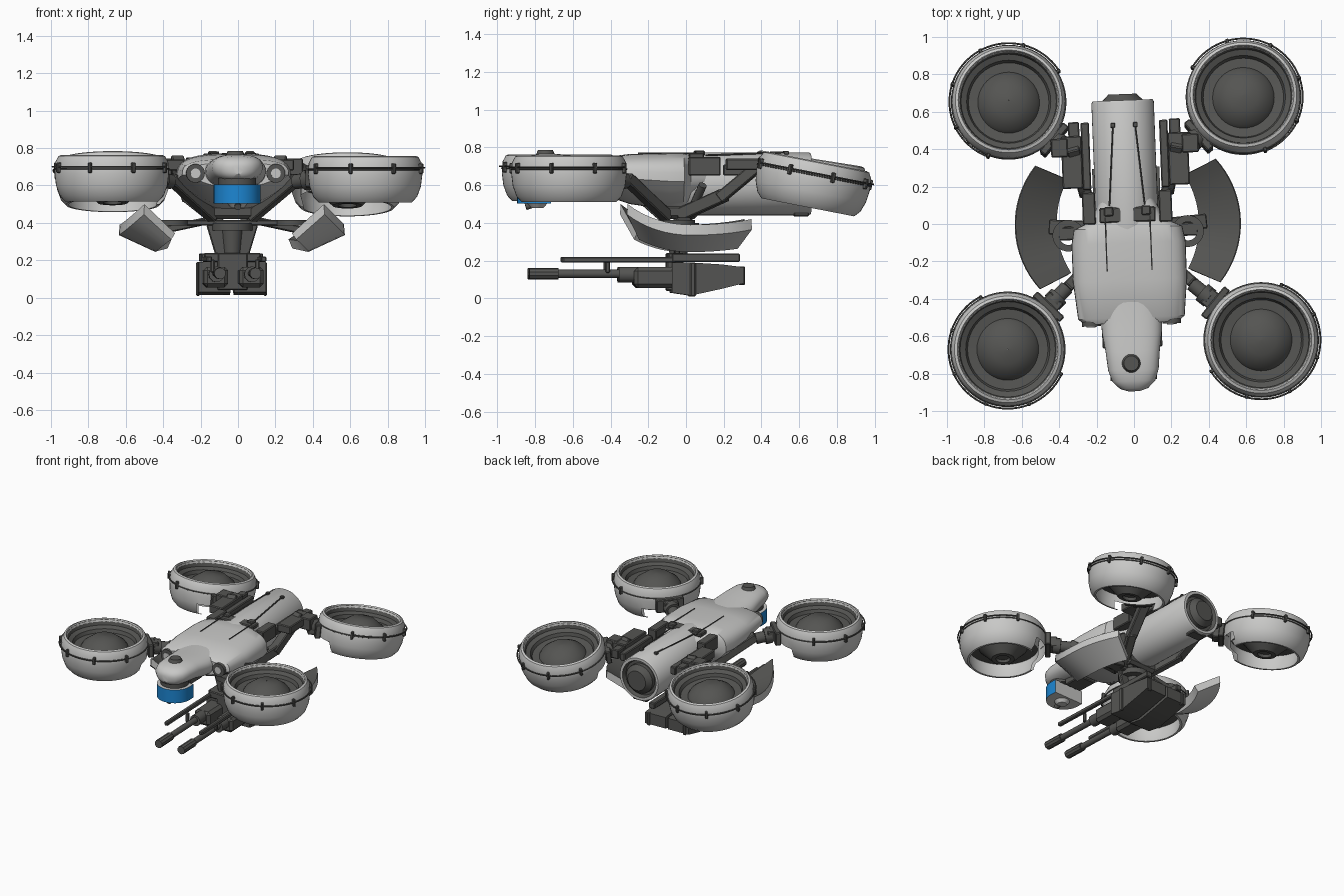
import bpy, bmesh, math
from mathutils import Matrix, Vector

if "Cube" in bpy.data.objects:
    bpy.data.objects.remove(bpy.data.objects["Cube"])


def material(name, rgb):
    m = bpy.data.materials.new(name)
    m.use_nodes = True
    m.diffuse_color = (*rgb, 1)
    m.node_tree.nodes["Principled BSDF"].inputs["Base Color"].default_value = (*rgb, 1)
    return m


MATS = [material("light grey", (0.58, 0.58, 0.57)),
        material("dark grey", (0.09, 0.09, 0.085)),
        material("blue", (0.012, 0.24, 0.65))]
LIGHT, DARK, BLUE = range(3)
WORLD = Matrix()
# The hull sits slightly turned between the four fans
HULL = Matrix.Translation((-0.033, 0, 0)) @ Matrix.Rotation(math.radians(2.2), 4, 'Z')


def finish(name, bm, mat, frame):
    """mat is a colour index, or a rule from face to colour index."""
    bmesh.ops.recalc_face_normals(bm, faces=bm.faces)
    for f in bm.faces:
        f.material_index = mat(f) if callable(mat) else mat
    me = bpy.data.meshes.new(name)
    bm.to_mesh(me)
    bm.free()
    for m in MATS:
        me.materials.append(m)
    ob = bpy.data.objects.new(name, me)
    bpy.context.collection.objects.link(ob)
    ob.matrix_world = frame
    bpy.ops.object.select_all(action='DESELECT')
    ob.select_set(True)
    bpy.context.view_layer.objects.active = ob
    bpy.ops.object.shade_smooth_by_angle(angle=math.radians(35))


def loft(name, rings, mat, frame=HULL, cap=True, drop=None):
    bm = bmesh.new()
    rows = [[bm.verts.new(p) for p in r] for r in rings]
    n = len(rows[0])
    for a, b in zip(rows, rows[1:]):
        for i in range(n):
            j = (i + 1) % n
            bm.faces.new((a[i], a[j], b[j], b[i]))
    if cap:
        bm.faces.new(rows[0])
        bm.faces.new(rows[-1])
    if drop:
        bmesh.ops.delete(bm, geom=[f for f in bm.faces if drop(f.calc_center_median())], context='FACES')
    finish(name, bm, mat, frame)


def revolve(name, profile, mat, frame, steps=48, cap=False, drop=None):
    rings = [[(r * math.cos(t * math.tau / steps), r * math.sin(t * math.tau / steps), z)
              for t in range(steps)] for r, z in profile]
    loft(name, rings, mat, frame, cap, drop)


def box(name, loc, size, mat=DARK, frame=HULL, bevel=0.006):
    bm = bmesh.new()
    bmesh.ops.create_cube(bm, size=1, matrix=Matrix.Translation(loc) @ Matrix.Diagonal((*size, 1)))
    bmesh.ops.bevel(bm, geom=bm.edges[:], offset=bevel, segments=1, affect='EDGES')
    finish(name, bm, mat, frame)


def along(p, q):
    p, q = Vector(p), Vector(q)
    return Matrix.Translation((p + q) / 2) @ (q - p).to_track_quat('Z', 'Y').to_matrix().to_4x4(), (q - p).length


def rod(name, p, q, r, mat=DARK, frame=HULL, sides=14, r2=None):
    m, length = along(p, q)
    bm = bmesh.new()
    bmesh.ops.create_cone(bm, cap_ends=True, segments=sides, radius1=r, radius2=r if r2 is None else r2,
                          depth=length, matrix=m)
    finish(name, bm, mat, frame)


def beam(name, p, q, w, h):
    m, length = along(p, q)
    box(name, (0, 0, 0), (w, h, length), DARK, HULL @ m)


def section(y, hw, top, bottom, power=3.0, taper=0.0, n=40):
    """Rounded cross-section, narrower towards its underside."""
    mid, half, ring = (top + bottom) / 2, (top - bottom) / 2, []
    for i in range(n):
        c, s = math.cos(math.tau * i / n), math.sin(math.tau * i / n)
        u = math.copysign(abs(c) ** (2 / power), c)
        v = math.copysign(abs(s) ** (2 / power), s)
        ring.append((u * hw * (1 - taper * max(0, -v)), y, mid + v * half))
    return ring


# Hull
loft("main_body", [section(*a, 3.2, 0.45) for a in [
    (-0.53, 0.25, 0.72, 0.59), (-0.50, 0.285, 0.74, 0.57), (-0.3, 0.305, 0.765, 0.50),
    (-0.1, 0.305, 0.77, 0.47), (-0.02, 0.29, 0.77, 0.47), (0.02, 0.20, 0.76, 0.48), (0.18, 0.12, 0.74, 0.52)]], LIGHT)
loft("nose", [section(*a, 2.6, 0.1) for a in [
    (-0.40, 0.17, 0.75, 0.57), (-0.58, 0.16, 0.755, 0.59), (-0.68, 0.145, 0.765, 0.61), (-0.78, 0.135, 0.765, 0.62),
    (-0.84, 0.115, 0.755, 0.625), (-0.88, 0.075, 0.735, 0.64), (-0.895, 0.03, 0.71, 0.66)]], LIGHT)
TAIL = HULL @ Matrix.Translation((-0.003, 0, 0.607)) @ Matrix.Rotation(-math.pi / 2, 4, 'X')
revolve("tail_cylinder", [(0.16, -0.05), (0.167, 0.0), (0.167, 0.65), (0.16, 0.662), (0.14, 0.662), (0.13, 0.63)],
        lambda f: DARK if f.calc_center_median().z > 0.62 and f.calc_center_median().xy.length < 0.14 else LIGHT,
        TAIL, cap=True)
revolve("tail_core", [(0.11, 0.6), (0.11, 0.66), (0.075, 0.695)], DARK, TAIL, 24, True)
box("tail_lower_block", (0, 0.61, 0.45), (0.12, 0.08, 0.03))
box("saddle", (0, 0.05, 0.755), (0.3, 0.08, 0.03))
rod("nose_cap", (-0.01, -0.745, 0.75), (-0.01, -0.745, 0.785), 0.055, sides=20, r2=0.04)

# Visor and sensor under the nose
visor_plan = [(0.125 * math.cos(math.pi + math.pi * i / 20), -0.77 + 0.125 * math.sin(math.pi + math.pi * i / 20))
              for i in range(21)] + [(0.125, -0.72), (-0.125, -0.72)]
loft("visor", [[(x, y, z) for x, y in visor_plan] for z in (0.503, 0.605)],
     lambda f: LIGHT if abs(f.normal.z) > 0.9 or f.normal.y > 0.9 else BLUE)
rod("visor_neck", (0, -0.77, 0.6), (0, -0.77, 0.64), 0.1, sides=28)
rod("sensor", (0, -0.79, 0.515), (0, -0.79, 0.48), 0.065, LIGHT, sides=20, r2=0.035)
rod("sensor_lens", (0, -0.82, 0.495), (0, -0.85, 0.485), 0.018)
box("chin", (0, -0.6, 0.59), (0.14, 0.16, 0.05))

for s in (-1, 1):
    side = "left_" if s > 0 else "right_"
    # Lamps, top rods and fittings
    rod(side + "lamp", (s * 0.215, -0.48, 0.665), (s * 0.215, -0.54, 0.665), 0.05, sides=24)
    rod(side + "lamp_lens", (s * 0.215, -0.535, 0.665), (s * 0.215, -0.545, 0.665), 0.026, LIGHT, sides=20)
    rod(side + "tail_line", (s * 0.06, 0.53, 0.775), (s * 0.095, 0.1, 0.758), 0.005, sides=6)
    box(side + "tail_line_clip", (s * 0.06, 0.53, 0.772), (0.025, 0.025, 0.02), bevel=0.003)
    rod(side + "body_seam", (s * 0.12, 0.04, 0.77), (s * 0.12, -0.25, 0.768), 0.004, sides=6)
    box(side + "saddle_clip", (s * 0.1, 0.07, 0.768), (0.05, 0.05, 0.03))
    box(side + "shoulder_bracket", (s * 0.205, 0.09, 0.70), (0.07, 0.17, 0.1))
    # Rear arms rising from the hip
    beam(side + "rear_arm_lower", (s * 0.1, -0.04, 0.44), (s * 0.23, 0.2, 0.55), 0.06, 0.07)
    beam(side + "rear_arm_upper", (s * 0.22, 0.17, 0.53), (s * 0.28, 0.42, 0.74), 0.07, 0.06)
    box(side + "rear_arm_head", (s * 0.285, 0.34, 0.71), (0.11, 0.28, 0.06))
    box(side + "rear_arm_block", (s * 0.21, 0.37, 0.68), (0.045, 0.36, 0.06))
    box(side + "rear_arm_post", (s * 0.27, 0.51, 0.69), (0.06, 0.09, 0.07))
    box(side + "rear_arm_plate", (s * 0.35, 0.42, 0.70), (0.09, 0.1, 0.09))
    # Front arm, hip struts
    beam(side + "front_arm", (s * 0.1, -0.1, 0.43), (s * 0.34, -0.33, 0.64), 0.06, 0.06)
    rod(side + "hip_ram", (s * 0.06, 0.0, 0.4), (s * 0.22, 0.08, 0.6), 0.022)
    # Ring hinge carrying the armour panel
    revolve(side + "hinge", [(0.05, 0.0), (0.085, 0.0), (0.085, 0.03), (0.05, 0.03), (0.05, 0.0)], DARK,
            HULL @ Matrix.Translation((s * 0.32, -0.05, 0.385)), 28)
    beam(side + "panel_arm", (s * 0.14, -0.02, 0.41), (s * 0.42, 0, 0.35), 0.08, 0.04)

    # Curved armour panel: dark top, pale rim and underside, forward tip raised
    rings = []
    for i in range(17):
        t = i / 8 - 1
        lift = t * t * (0.11 if t < 0 else 0.03)
        ring = []
        for r, span, z, k in ((0.29, 0.84, 0.30, 0.4), (0.51, 0.70, 0.39, 1),
                              (0.515, 0.70, 0.335, 1), (0.32, 0.82, 0.245, 0.6)):
            ring.append((s * (0.09 + (r + (0.51 - r) * 0.2 * t * t) * math.cos(span * t)),
                         (r + (0.51 - r) * 0.2 * t * t) * math.sin(span * t), z + k * lift))
        rings.append(ring)
    loft(side + "armour_panel", rings, lambda f: DARK if f.normal.z > 0.5 else LIGHT)

    # Weapon pods
    x = s * 0.095
    rod(side + "barrel", (x, -0.76, 0.13), (x, -0.25, 0.13), 0.022)
    rod(side + "muzzle", (x, -0.835, 0.13), (x, -0.68, 0.13), 0.031, sides=10)
    rod(side + "barrel_sleeve", (x, -0.36, 0.125), (x, -0.2, 0.125), 0.042, sides=12)
    box(side + "gun_housing", (x, -0.16, 0.11), (0.13, 0.24, 0.11), bevel=0.02)
    box(side + "upper_bar", (s * 0.145, -0.36, 0.205), (0.03, 0.6, 0.03))
    box(side + "upper_bar_rear", (s * 0.14, 0.1, 0.215), (0.05, 0.36, 0.045))
    box(side + "bar_clamp", (s * 0.12, -0.42, 0.17), (0.025, 0.025, 0.07))
    loft(side + "gun_magazine", [[(x + u * 0.085, y, z) for u, z in ((-1, lo), (1, lo), (1, hi), (-1, hi))]
                                 for y, lo, hi in ((-0.08, 0.03, 0.19), (0.02, 0.015, 0.19),
                                                   (0.18, 0.05, 0.18), (0.3, 0.08, 0.165))], DARK)
    beam(side + "column_strut", (s * 0.1, -0.05, 0.4), (s * 0.04, -0.05, 0.2), 0.03, 0.08)
    box(side + "side_fin", (s * 0.18, 0.03, 0.1), (0.02, 0.03, 0.18))
    box(side + "rear_post", (s * 0.15, 0.295, 0.12), (0.025, 0.025, 0.1))

# Hip and turret centre
box("hip_block", (0, -0.04, 0.46), (0.26, 0.2, 0.08), bevel=0.02)
box("hip_crossbar", (0, -0.04, 0.4), (0.75, 0.07, 0.03))
rod("turret_ring", (0, -0.04, 0.36), (0, -0.04, 0.4), 0.11, sides=28)
rod("turret_column", (0, -0.04, 0.2), (0, -0.04, 0.37), 0.045, sides=20, r2=0.06)
box("turret_core", (0, -0.06, 0.14), (0.16, 0.09, 0.2))
box("turret_yoke", (0, -0.06, 0.215), (0.3, 0.08, 0.05))


def fan(name, center, tilt, anchor):
    frame = Matrix.Translation(center) @ Matrix.Rotation(math.radians(tilt), 4, 'X')
    a = frame.inverted() @ Vector(anchor)
    inward = Vector((a.x, a.y, 0)).normalized()
    base = math.atan2(-inward.y, -inward.x)

    def notch(c):
        return c.z < -0.06 and c.normalized().dot(inward) > 0.75

    # Duct shell, open underneath beside the arm
    revolve(name + "_duct", [(0.25, -0.02), (0.262, 0.10), (0.27, 0.118), (0.285, 0.112), (0.302, 0.08),
                             (0.306, 0.02), (0.298, -0.045), (0.278, -0.10), (0.25, -0.13), (0.235, -0.13),
                             (0.25, -0.07), (0.25, -0.02)], LIGHT, frame, 56, drop=notch)
    revolve(name + "_seam", [(0.303, 0.05), (0.309, 0.048), (0.309, 0.042), (0.304, 0.04)], DARK, frame, 56)
    # Stepped intake, hub cone and exhaust cone
    revolve(name + "_rotor", [(0.266, 0.11), (0.255, 0.07), (0.225, 0.055), (0.215, 0.03), (0.165, 0.025),
                              (0.15, 0.05), (0.08, 0.10), (0.001, 0.105)], DARK, frame, 40)
    revolve(name + "_exhaust", [(0.25, -0.02), (0.17, -0.03), (0.14, -0.06), (0.08, -0.12), (0.05, -0.12),
                                (0.045, -0.10), (0.001, -0.10)], DARK, frame, 40)
    # Guard rail around the outer side
    rings = []
    for i in range(41):
        t = base + (i / 40 - 0.5) * 3.8
        rings.append([((0.317 + 0.005 * math.cos(k * math.tau / 6)) * math.cos(t),
                       (0.317 + 0.005 * math.cos(k * math.tau / 6)) * math.sin(t),
                       0.055 + 0.005 * math.sin(k * math.tau / 6)) for k in range(6)])
    loft(name + "_rail", rings, DARK, frame)
    for i in range(6):
        t = base + (i / 5 - 0.5) * 3.8
        box(name + "_rail_clip", (0.311, 0, 0.05), (0.026, 0.018, 0.055), DARK,
            frame @ Matrix.Rotation(t, 4, 'Z'), 0.004)
    # Mount bracket and arm joint
    mount = frame @ Matrix.Rotation(base + math.pi, 4, 'Z')
    box(name + "_mount", (0.315, 0, 0.0), (0.04, 0.2, 0.1), DARK, mount)
    box(name + "_mount_pad", (0.35, 0, 0.0), (0.06, 0.1, 0.08), DARK, mount)
    end = mount @ Vector((0.3, 0, 0))
    rod(name + "_joint", anchor, end, 0.04, frame=WORLD)
    rod(name + "_collar", Vector(anchor).lerp(end, 0.4), Vector(anchor).lerp(end, 0.7), 0.056, frame=WORLD)


fan("front_right_fan", (-0.675, -0.67, 0.645), 0, (-0.36, -0.34, 0.62))
fan("front_left_fan", (0.68, -0.62, 0.64), 0, (0.31, -0.32, 0.62))
fan("rear_right_fan", (-0.67, 0.645, 0.625), -9, (-0.36, 0.40, 0.70))
fan("rear_left_fan", (0.585, 0.67, 0.61), -11, (0.28, 0.42, 0.70))
